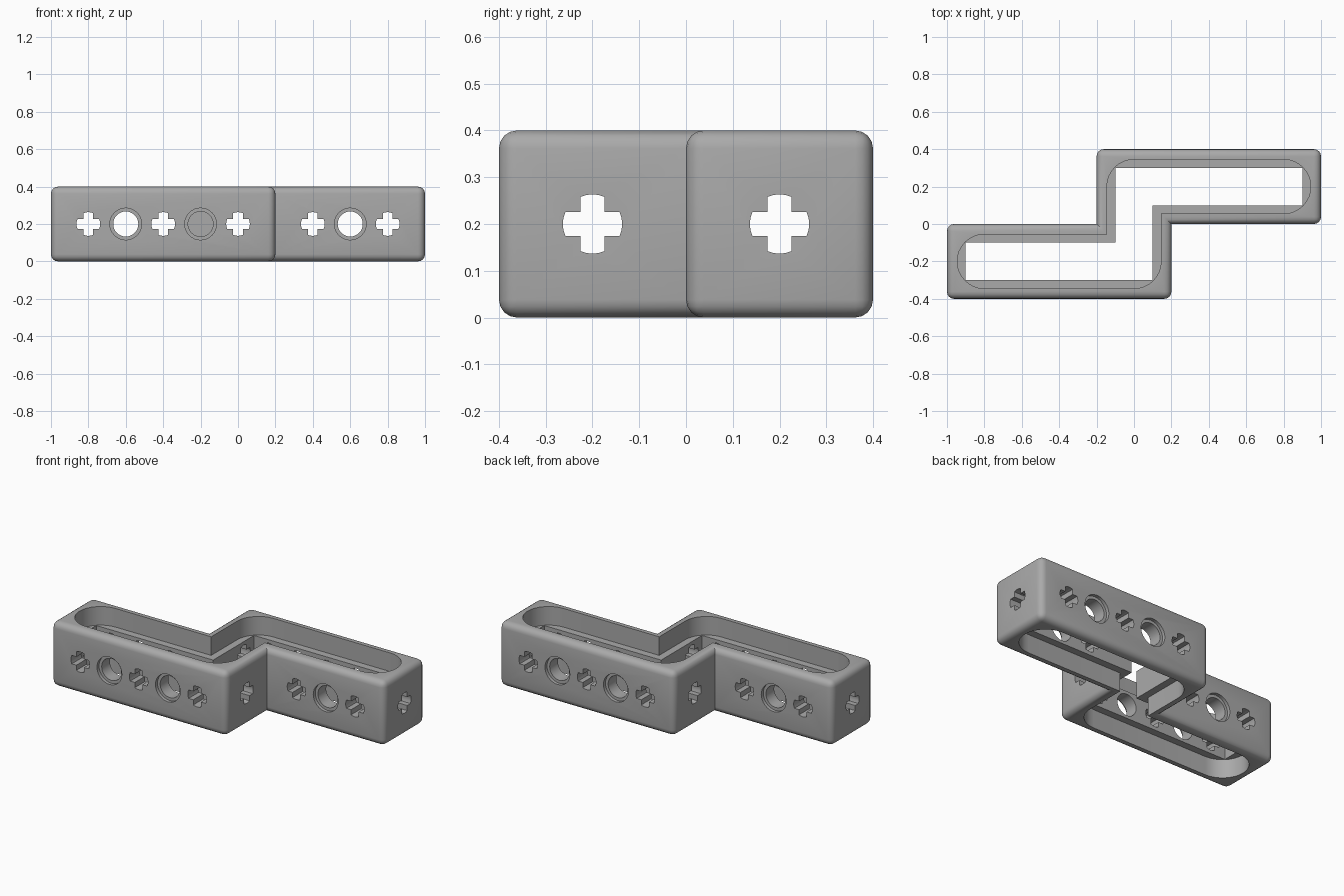
import bpy, bmesh, math
from mathutils import Matrix, Vector

if "Cube" in bpy.data.objects:
    bpy.data.objects.remove(bpy.data.objects["Cube"])

H = 0.4          # height of the frame
LEDGE = 0.285    # height of the inner ledge
grey = bpy.data.materials.new("light_grey")
grey.use_nodes = True
colour = (0.4, 0.4, 0.4, 1)
grey.diffuse_color = colour
grey.node_tree.nodes["Principled BSDF"].inputs["Base Color"].default_value = colour


def outline(inset, radius=0.0):
    """Stepped outline moved inwards, with optional round outer corners."""
    i = inset
    half = [(-1 + i, -i), (-1 + i, -H + i), (0.2 - i, -H + i), (0.2 - i, i)]
    pts = half + [(-x, -y) for x, y in half]
    if not radius:
        return pts
    result = []
    for k, p in enumerate(pts):
        p = Vector(p)
        a = (Vector(pts[k - 1]) - p).normalized()
        b = (Vector(pts[(k + 1) % len(pts)]) - p).normalized()
        if k % 4 == 3:                     # the inward corners stay sharp
            result.append(tuple(p))
            continue
        centre = p + (a + b) * radius
        for s in range(9):
            t = s * math.pi / 16
            q = centre - (b * math.cos(t) + a * math.sin(t)) * radius
            result.append(tuple(q))
    return result


def add_prism(bm, pts, low, high, matrix=Matrix()):
    ring = []
    for x, y in pts:
        co = matrix @ Vector((x, y, low))
        if not ring or (ring[-1].co - co).length > 1e-5:
            ring.append(bm.verts.new(co))
    if (ring[0].co - ring[-1].co).length < 1e-5:
        bm.verts.remove(ring.pop())
    face = bm.faces.new(ring)
    new = bmesh.ops.extrude_face_region(bm, geom=[face])["geom"]
    shift = matrix.to_3x3() @ Vector((0, 0, high - low))
    bmesh.ops.translate(bm, vec=shift, verts=[v for v in new if isinstance(v, bmesh.types.BMVert)])


def make_object(name, bm):
    bmesh.ops.recalc_face_normals(bm, faces=bm.faces)
    mesh = bpy.data.meshes.new(name)
    bm.to_mesh(mesh)
    bm.free()
    mesh.materials.append(grey)
    obj = bpy.data.objects.new(name, mesh)
    bpy.context.collection.objects.link(obj)
    return obj


def cut(target, bm, name):
    cutter = make_object(name, bm)
    cutter.hide_render = True
    mod = target.modifiers.new(name, "BOOLEAN")
    mod.operation, mod.solver, mod.object = "DIFFERENCE", "EXACT", cutter
    bpy.context.view_layer.objects.active = target
    bpy.ops.object.modifier_apply(modifier=name)
    bpy.data.objects.remove(cutter)


def circle(r, n=32):
    return [(r * math.cos(2 * math.pi * k / n), r * math.sin(2 * math.pi * k / n)) for k in range(n)]


def cross(r=0.0635, w=0.026):
    """Axle hole: four arms with arched ends."""
    a, pts = math.asin(w / r), []
    for k in range(4):
        t = k * math.pi / 2
        pts += [(r * math.cos(t + a * f), r * math.sin(t + a * f)) for f in (-1, -0.5, 0, 0.5, 1)]
        d = w * math.sqrt(2)
        pts.append((d * math.cos(t + math.pi / 4), d * math.sin(t + math.pi / 4)))
    return pts


# Stepped body with rounded edges, sharp in the two inward corners
bm = bmesh.new()
add_prism(bm, outline(0), 0, H)
bmesh.ops.recalc_face_normals(bm, faces=bm.faces)
edges = [e for e in bm.edges if e.is_convex]
bmesh.ops.bevel(bm, geom=edges, offset=0.038, segments=4, profile=0.5, affect="EDGES")
frame = make_object("stepped_frame", bm)

# Open middle, then wider pockets above and below the ledge
bm = bmesh.new()
add_prism(bm, outline(0.1), -0.1, H + 0.1)
cut(frame, bm, "middle_opening")
bm = bmesh.new()
add_prism(bm, outline(0.055, 0.145), LEDGE, H + 0.1)
add_prism(bm, outline(0.055, 0.145), -0.1, H - LEDGE)
cut(frame, bm, "pockets")

# Wall holes: (x, y, angle of the outward direction, is round); the rest by half turn
walls = [(-0.8 + 0.2 * k, -H, -90, k % 2 == 1) for k in range(5)]
walls += [(0.4 + 0.2 * k, 0, -90, k == 1) for k in range(3)]
walls += [(1, 0.2, 0, False), (0.2, -0.2, 0, False)]
holes, recesses = bmesh.new(), bmesh.new()
for turn in (0, math.pi):
    for x, y, angle, is_round in walls:
        m = (Matrix.Rotation(turn, 4, "Z") @ Matrix.Translation((x, y, H / 2))
             @ Matrix.Rotation(math.radians(angle), 4, "Z") @ Matrix.Rotation(math.pi / 2, 4, "Y"))
        add_prism(holes, circle(0.067) if is_round else cross(), -0.12, 0.02, m)
        if is_round:
            add_prism(recesses, circle(0.085), -0.02, 0.02, m)
cut(frame, holes, "wall_holes")
cut(frame, recesses, "hole_recesses")

# Smooth shading on the rounded edges only
for o in bpy.context.selected_objects:
    o.select_set(False)
frame.select_set(True)
bpy.context.view_layer.objects.active = frame
bpy.ops.object.shade_smooth_by_angle(angle=math.radians(32))
